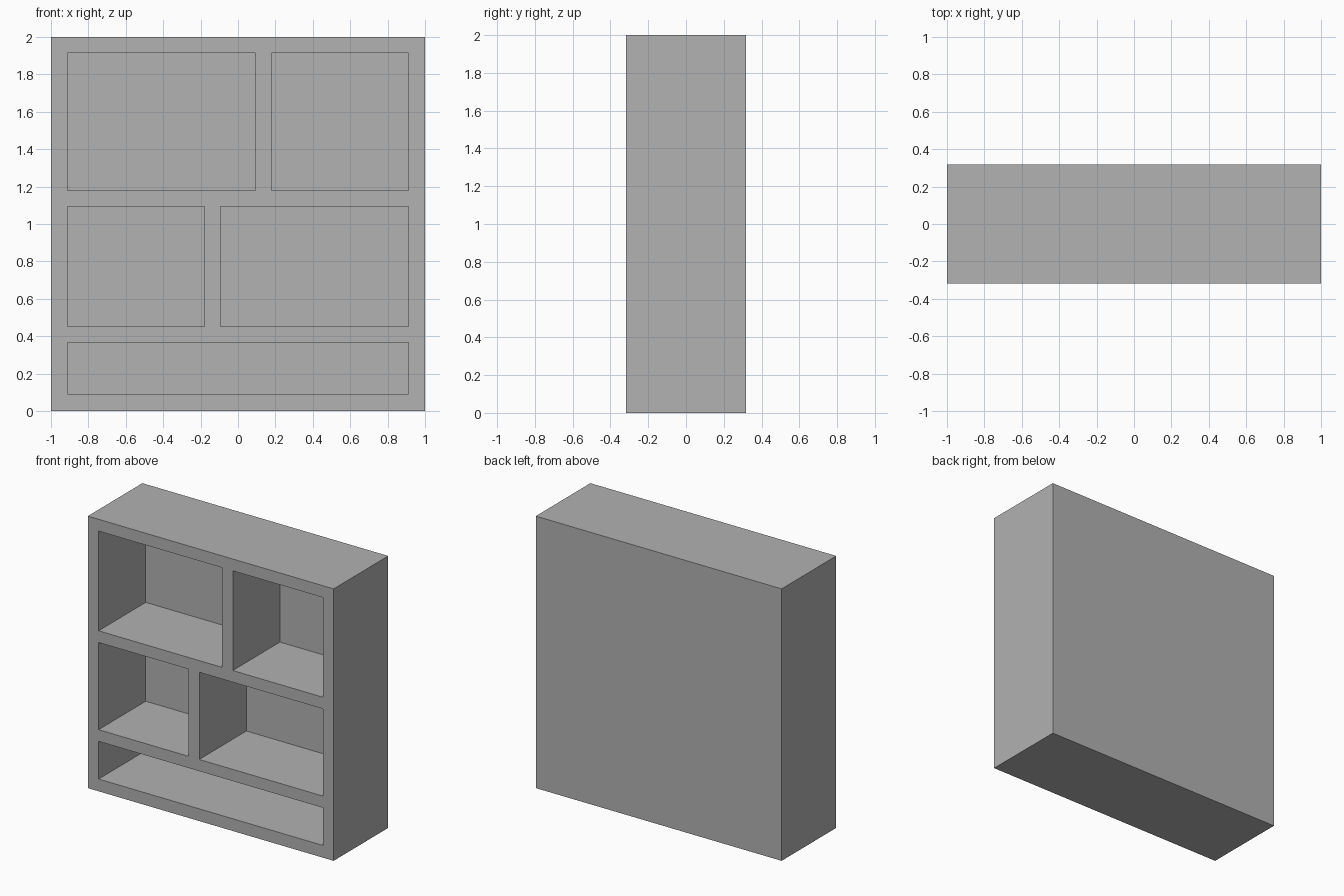
import bpy

default = bpy.data.objects.get("Cube")
if default:
    bpy.data.objects.remove(default, do_unlink=True)

WIDTH, DEPTH, HEIGHT = 2.0, 0.634, 2.0
BOARD = 0.0865            # thickness of back, shelves and dividers
INNER = 0.912             # half width between the side boards
FRONT = -DEPTH / 2
BACK_PANEL = DEPTH / 2 - BOARD

grey = bpy.data.materials.new("grey")
grey.use_nodes = True
grey.diffuse_color = (0.445, 0.445, 0.445, 1)
grey.node_tree.nodes["Principled BSDF"].inputs["Base Color"].default_value = grey.diffuse_color


def box(name, x0, x1, y0, y1, z0, z1):
    """Box spanning the given limits."""
    bpy.ops.mesh.primitive_cube_add(size=1)
    obj = bpy.context.object
    obj.name = name
    obj.data.materials.append(grey)
    for v in obj.data.vertices:
        v.co = (x1 if v.co.x > 0 else x0,
                y1 if v.co.y > 0 else y0,
                z1 if v.co.z > 0 else z0)
    return obj


# Outer case
case = box("bookcase", -WIDTH / 2, WIDTH / 2, FRONT, -FRONT, 0, HEIGHT)

# Rows of compartments: bottom, top, divider centre (None = undivided)
rows = [(0.09, 0.367, None), (0.453, 1.094, -0.1365), (1.18, 1.913, 0.1365)]

# Hollow each compartment out of the front
for z0, z1, divider in rows:
    if divider is None:
        spans = [(-INNER, INNER)]
    else:
        spans = [(-INNER, divider - BOARD / 2), (divider + BOARD / 2, INNER)]
    for x0, x1 in spans:
        cutter = box("compartment_cutter", x0, x1, FRONT - 0.1, BACK_PANEL, z0, z1)
        cutter.hide_render = True
        bpy.context.view_layer.objects.active = case
        cut = case.modifiers.new("compartment", 'BOOLEAN')
        cut.operation = 'DIFFERENCE'
        cut.solver = 'EXACT'
        cut.object = cutter
        bpy.ops.object.modifier_apply(modifier=cut.name)
        bpy.data.objects.remove(cutter, do_unlink=True)

for face in case.data.polygons:
    face.use_smooth = False
